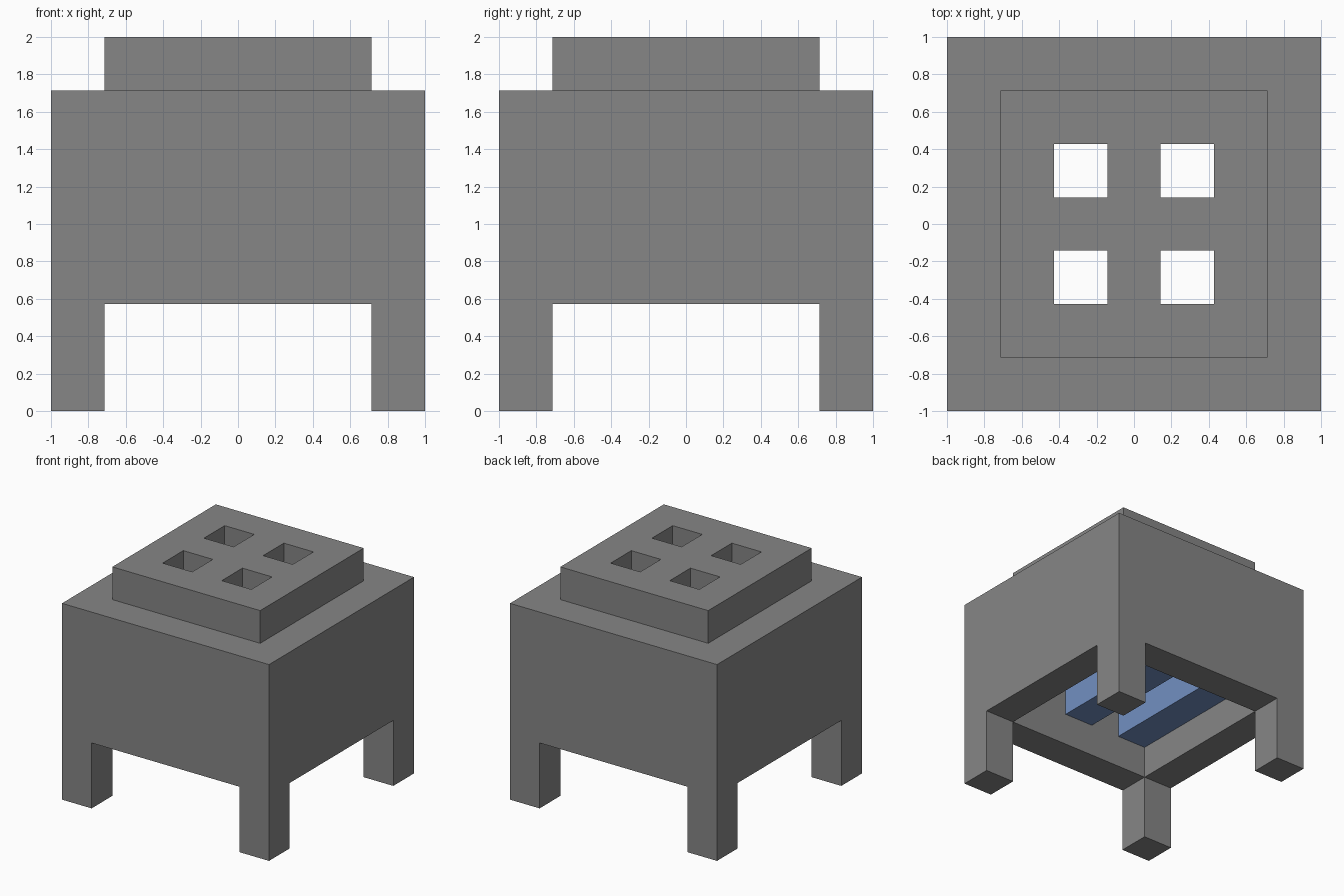
import bpy
import bmesh

# Everything sits on a grid of seven units across
U = 2 / 7

default_cube = bpy.data.objects.get("Cube")
if default_cube:
    bpy.data.objects.remove(default_cube, do_unlink=True)


def make_material(name, color):
    mat = bpy.data.materials.new(name)
    mat.use_nodes = True
    mat.diffuse_color = color
    mat.node_tree.nodes["Principled BSDF"].inputs["Base Color"].default_value = color
    return mat


def box(name, low, high, mat):
    """Box between two corners given in grid units."""
    bm = bmesh.new()
    bmesh.ops.create_cube(bm, size=1)
    for v in bm.verts:
        v.co = [U * (a + b) / 2 + U * (b - a) * c for a, b, c in zip(low, high, v.co)]
    mesh = bpy.data.meshes.new(name)
    bm.to_mesh(mesh)
    bm.free()
    mesh.materials.append(mat)
    obj = bpy.data.objects.new(name, mesh)
    bpy.context.collection.objects.link(obj)
    return obj


def carve(obj, cutters):
    """Subtract the cutters, bake the result and drop the cutters."""
    for cutter in cutters:
        cutter.hide_render = True
        mod = obj.modifiers.new("cut", "BOOLEAN")
        mod.operation = "DIFFERENCE"
        mod.solver = "EXACT"
        mod.object = cutter
    graph = bpy.context.evaluated_depsgraph_get()
    mesh = bpy.data.meshes.new_from_object(obj.evaluated_get(graph))
    obj.modifiers.clear()
    obj.data = mesh
    for cutter in cutters:
        bpy.data.objects.remove(cutter, do_unlink=True)


def hole_cutters(bottom, top):
    return [box("hole_cutter", (x - 0.5, y - 0.5, bottom), (x + 0.5, y + 0.5, top), grey)
            for x in (-1, 1) for y in (-1, 1)]


grey = make_material("grey", (0.24, 0.24, 0.24, 1))
blue = make_material("blue", (0.17, 0.28, 0.54, 1))

# Hollow body on four corner legs, with openings on all sides
body = box("body_with_legs", (-3.5, -3.5, 0), (3.5, 3.5, 6), grey)
carve(body, [
    box("side_opening", (-4, -2.5, -1), (4, 2.5, 2), grey),
    box("front_opening", (-2.5, -4, -1), (2.5, 4, 2), grey),
    box("cavity", (-2.5, -2.5, -1), (2.5, 2.5, 5), grey),
    *hole_cutters(4, 7),
])

# Raised cap pierced by four square vents
cap = box("vented_cap", (-2.5, -2.5, 6), (2.5, 2.5, 7), grey)
carve(cap, hole_cutters(5, 8))

# Blue bars running front to back inside the cavity
for name, x in (("right_bar", -2), ("middle_bar", 0), ("left_bar", 2)):
    box(name, (x - 0.5, -2.5, 3), (x + 0.5, 2.5, 4), blue)
